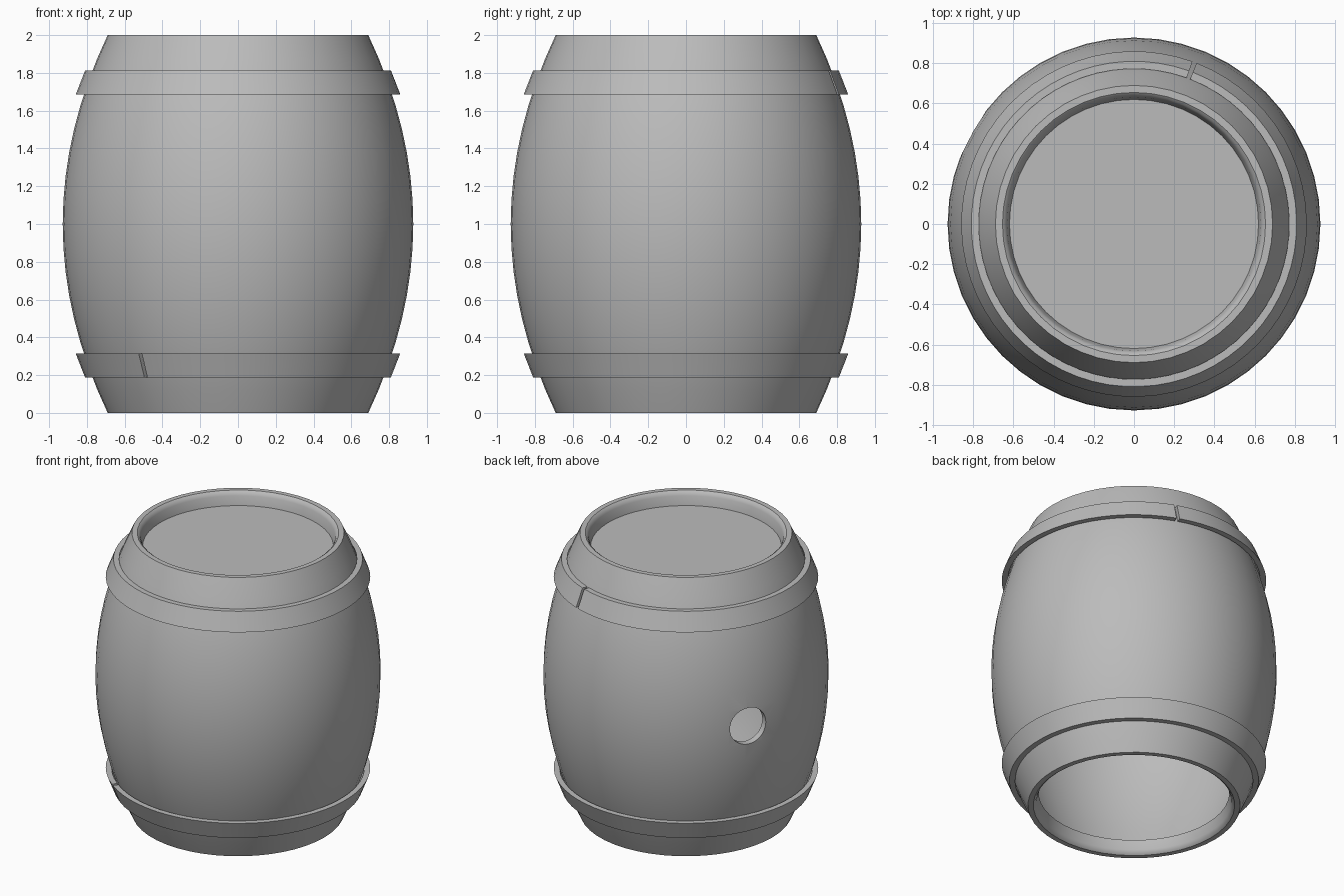
import bpy
import bmesh
from math import cos, sin, radians, pi

if "Cube" in bpy.data.objects:
    bpy.data.objects.remove(bpy.data.objects["Cube"], do_unlink=True)

# Single plain grey for every part
grey = bpy.data.materials.new("plain_grey")
grey.use_nodes = True
grey.diffuse_color = (0.5, 0.5, 0.5, 1)
grey.node_tree.nodes["Principled BSDF"].inputs["Base Color"].default_value = (0.5, 0.5, 0.5, 1)


def sweep(name, section, steps, start=0.0, gap=0.0):
    """Turn a closed (radius, height) section about z; a gap leaves an open, capped ring."""
    bm = bmesh.new()
    span = 2 * pi - gap
    count = steps + 1 if gap else steps
    rings = []
    for i in range(count):
        a = start + gap / 2 + span * i / steps
        rings.append([bm.verts.new((r * cos(a), r * sin(a), z)) for r, z in section])
    n = len(section)
    for i in range(steps):
        one, two = rings[i], rings[(i + 1) % count]
        for j in range(n):
            k = (j + 1) % n
            bm.faces.new((one[j], two[j], two[k], one[k]))
    if gap:
        bm.faces.new(rings[0])
        bm.faces.new(rings[-1])
    bmesh.ops.recalc_face_normals(bm, faces=bm.faces)
    mesh = bpy.data.meshes.new(name)
    bm.to_mesh(mesh)
    bm.free()
    mesh.materials.append(grey)
    obj = bpy.data.objects.new(name, mesh)
    bpy.context.collection.objects.link(obj)
    return obj


def activate(obj):
    bpy.ops.object.select_all(action='DESELECT')
    obj.select_set(True)
    bpy.context.view_layer.objects.active = obj


def smooth(obj):
    activate(obj)
    bpy.ops.object.shade_smooth_by_angle(angle=radians(30))


def bulge(z):
    return 0.928 - 0.238 * (z - 1) ** 2


# Hollow shell: bulging outside, curved lips at both ends, offset inside
WALL, RECESS, ROWS = 0.05, 0.095, 16
outside = [(bulge(2 * i / ROWS), 2 * i / ROWS) for i in range(ROWS + 1)]
lip = [(0.655, 0), (0.642, 0.01), (0.632, 0.03), (0.62, RECESS)]
top_lip = [(r, 2 - z) for r, z in lip]
depth = 2 - 2 * RECESS
inside = [(bulge(z) - WALL, z) for z in (RECESS + depth * i / 12 for i in range(13))]
shell = sweep("barrel_shell", outside + top_lip + inside[::-1] + lip[::-1], 48)

# Bung hole through the back of the shell
angle = radians(151)
bpy.ops.mesh.primitive_cylinder_add(
    vertices=32, radius=0.13, depth=0.4,
    location=(0.92 * cos(angle), 0.92 * sin(angle), 1), rotation=(0, pi / 2, angle))
cutter = bpy.context.object
cutter.name = "bung_cutter"
cutter.hide_render = True
activate(shell)
cut = shell.modifiers.new("bung_hole", 'BOOLEAN')
cut.operation = 'DIFFERENCE'
cut.solver = 'EXACT'
cut.object = cutter
bpy.ops.object.modifier_apply(modifier=cut.name)
bpy.data.objects.remove(cutter, do_unlink=True)
smooth(shell)

# Recessed lid
bpy.ops.mesh.primitive_cylinder_add(vertices=48, radius=0.63, depth=0.03,
                                    location=(0, 0, 2 - RECESS - 0.015))
lid = bpy.context.object
lid.name = "top_lid"
lid.data.materials.append(grey)
smooth(lid)

# Split hoops, flared toward the middle of the barrel
hoop = [(0.773, 0.187), (0.81, 0.187), (0.86, 0.315), (0.822, 0.315)]
smooth(sweep("lower_hoop", hoop, 64, radians(233), radians(1.4)))
smooth(sweep("upper_hoop", [(r, 2 - z) for r, z in hoop], 64, radians(69.5), radians(1.4)))
